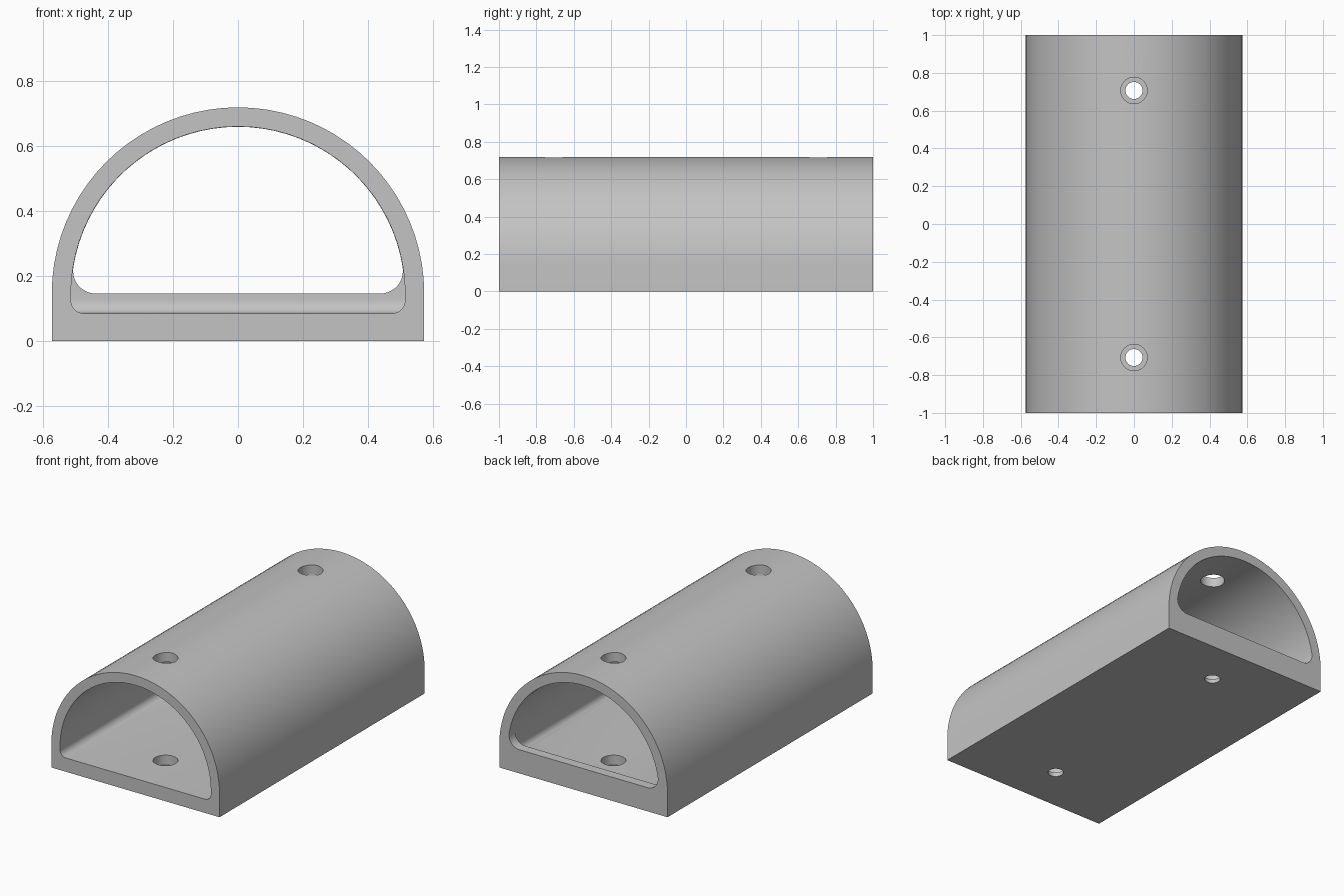
import bpy, bmesh, math
from mathutils import Matrix

cube = bpy.data.objects.get("Cube")
if cube:
    bpy.data.objects.remove(cube, do_unlink=True)

HALF_LENGTH = 1.0
SPRING = 0.146            # height where the arch begins
OUTER, INNER = 0.574, 0.515
FLOOR = 0.085
SILL_Y = 0.94             # inner face of the rear sill

grey = bpy.data.materials.new("plain grey")
grey.use_nodes = True
colour = (0.55, 0.55, 0.55, 1)
grey.diffuse_color = colour
grey.node_tree.nodes["Principled BSDF"].inputs["Base Color"].default_value = colour


def arc(cx, cz, r, a0, a1, steps):
    return [(cx + r * math.cos(a0 + (a1 - a0) * i / steps),
             cz + r * math.sin(a0 + (a1 - a0) * i / steps)) for i in range(steps + 1)]


def finish(name, bm):
    bmesh.ops.recalc_face_normals(bm, faces=bm.faces)
    mesh = bpy.data.meshes.new(name)
    bm.to_mesh(mesh)
    bm.free()
    mesh.materials.append(grey)
    obj = bpy.data.objects.new(name, mesh)
    bpy.context.collection.objects.link(obj)
    return obj


def prism(profile, y0, y1):
    bm = bmesh.new()
    face = bm.faces.new([bm.verts.new((x, y0, z)) for x, z in profile])
    out = bmesh.ops.extrude_face_region(bm, geom=[face])
    moved = [v for v in out["geom"] if isinstance(v, bmesh.types.BMVert)]
    bmesh.ops.translate(bm, verts=moved, vec=(0, y1 - y0, 0))
    return bm


def cylinder(name, r, y, z0, z1):
    bm = bmesh.new()
    bmesh.ops.create_cone(bm, cap_ends=True, segments=40, radius1=r, radius2=r,
                          depth=z1 - z0, matrix=Matrix.Translation((0, y, (z0 + z1) / 2)))
    return finish(name, bm)


# Outer body: arch on short straight sides
body = finish("arched_housing", prism(
    [(-OUTER, 0), (OUTER, 0)] + arc(0, SPRING, OUTER, 0, math.pi, 40),
    -HALF_LENGTH, HALF_LENGTH))

# Chamber, open at the front, with rounded floor edges
bm = prism([(-INNER, FLOOR), (INNER, FLOOR)] + arc(0, SPRING, INNER, 0, math.pi, 40),
           -1.2, SILL_Y)
low = [e for e in bm.edges if all(abs(v.co.z - FLOOR) < 1e-4 for v in e.verts)
       and any(v.co.y > 0 for v in e.verts)]
bmesh.ops.bevel(bm, geom=low, offset=0.04, segments=6, profile=0.5, affect='EDGES')
cutters = [finish("chamber_cutter", bm)]

# Rear opening, raised above the floor to leave a sill
R, F = INNER - 0.001, 0.07
cx = math.sqrt((R - F) ** 2 - F ** 2)
tangent = math.atan2(F, cx)
right = arc(cx, SPRING + F, F, -math.pi / 2, tangent, 10)
left = [(-x, z) for x, z in reversed(right)]
crown = arc(0, SPRING, R, tangent, math.pi - tangent, 38)[1:-1]
cutters.append(finish("rear_opening_cutter", prism(right + crown + left, 0.9, 1.2)))

# Access holes in the roof, with stepped screw holes in the floor
for side, y in (("front", -0.707), ("rear", 0.707)):
    cutters.append(cylinder(side + "_access_cutter", 0.07, y, 0.025, 0.9))
    cutters.append(cylinder(side + "_screw_cutter", 0.045, y, -0.1, 0.1))

bpy.ops.object.select_all(action='DESELECT')
body.select_set(True)
bpy.context.view_layer.objects.active = body
for cutter in cutters:
    mod = body.modifiers.new(cutter.name, 'BOOLEAN')
    mod.operation = 'DIFFERENCE'
    mod.solver = 'EXACT'
    mod.object = cutter
    bpy.ops.object.modifier_apply(modifier=mod.name)
for cutter in cutters:
    bpy.data.objects.remove(cutter, do_unlink=True)

bpy.ops.object.shade_smooth_by_angle(angle=math.radians(30))
